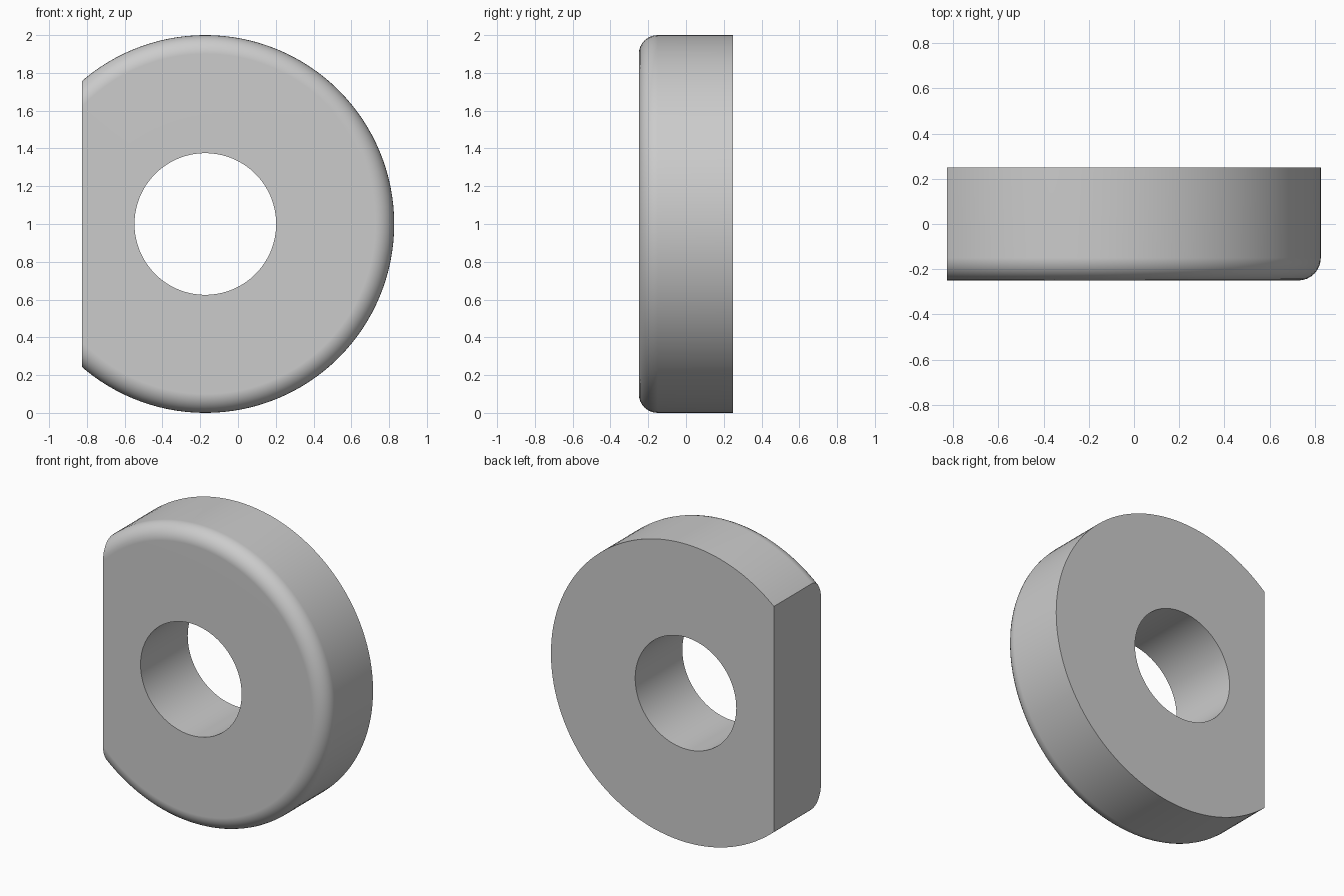
import bpy, bmesh
from math import sin, cos, pi, radians, tau

if "Cube" in bpy.data.objects:
    bpy.data.objects.remove(bpy.data.objects["Cube"])

R, HOLE, HALF, FILLET = 1.0, 0.375, 0.25, 0.1
CX, CZ, FLAT_X = -0.173, 1.0, -0.827
SEGMENTS, ARC = 128, 8

# Cross-section (radius, y) with the front outer edge rounded
profile = [(HOLE, HALF), (R, HALF)]
for i in range(ARC + 1):
    a = i / ARC * pi / 2
    profile.append((R - FILLET + FILLET * cos(a), -HALF + FILLET - FILLET * sin(a)))
profile.append((HOLE, -HALF))

# Revolve the section around the y axis of the hole
bm = bmesh.new()
rings = []
for s in range(SEGMENTS):
    t = tau * s / SEGMENTS
    rings.append([bm.verts.new((CX + r * cos(t), y, CZ + r * sin(t))) for r, y in profile])
n = len(profile)
for s in range(SEGMENTS):
    a, b = rings[s], rings[(s + 1) % SEGMENTS]
    for i in range(n):
        j = (i + 1) % n
        bm.faces.new((a[i], a[j], b[j], b[i]))

# Slice off the flat side and cap it
bmesh.ops.bisect_plane(bm, geom=bm.verts[:] + bm.edges[:] + bm.faces[:],
                       plane_co=(FLAT_X, 0, 0), plane_no=(-1, 0, 0), clear_outer=True)
bmesh.ops.edgeloop_fill(bm, edges=[e for e in bm.edges if e.is_boundary])
bmesh.ops.recalc_face_normals(bm, faces=bm.faces[:])

mesh = bpy.data.meshes.new("flat_sided_washer")
bm.to_mesh(mesh)
bm.free()
washer = bpy.data.objects.new("flat_sided_washer", mesh)
bpy.context.collection.objects.link(washer)

# Smooth curved walls, crisp edges, flat front face
bpy.context.view_layer.objects.active = washer
washer.select_set(True)
bpy.ops.object.shade_smooth_by_angle(angle=radians(30))
weighted = washer.modifiers.new("weighted_normals", 'WEIGHTED_NORMAL')
weighted.keep_sharp = True
